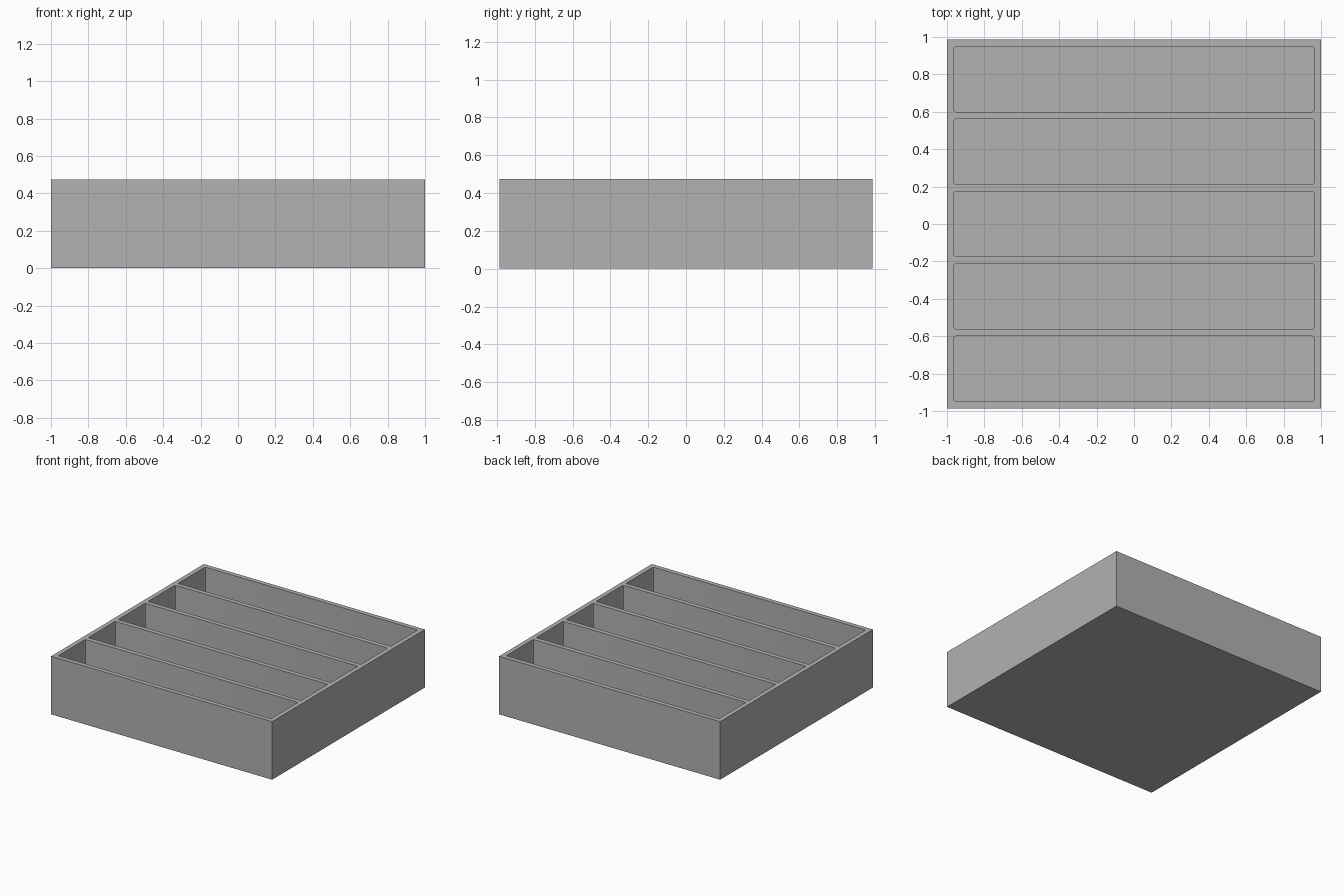
import bpy
import bmesh
from mathutils import Matrix, Vector

if "Cube" in bpy.data.objects:
    bpy.data.objects.remove(bpy.data.objects["Cube"], do_unlink=True)

# Overall tray dimensions
WIDTH, DEPTH, HEIGHT = 2.0, 1.974, 0.475
WALL, FLOOR, CORNER = 0.038, 0.038, 0.01
SLOTS = 5
slot_depth = (DEPTH - (SLOTS + 1) * WALL) / SLOTS
slot_width = WIDTH - 2 * WALL

# Single grey material
grey = bpy.data.materials.new("plain grey")
grey.use_nodes = True
colour = (0.445, 0.445, 0.445, 1)
grey.diffuse_color = colour
grey.node_tree.nodes["Principled BSDF"].inputs["Base Color"].default_value = colour


def add_box(bm, centre, size, corner=0):
    """Add a box, optionally rounding its vertical edges."""
    matrix = Matrix.Translation(centre) @ Matrix.Diagonal((*size, 1))
    verts = bmesh.ops.create_cube(bm, size=1, matrix=matrix)["verts"]
    if corner:
        edges = {e for v in verts for e in v.link_edges}
        upright = [e for e in edges
                   if abs(e.verts[0].co.z - e.verts[1].co.z) > size[2] / 2]
        bmesh.ops.bevel(bm, geom=upright, offset=corner, segments=3,
                        profile=0.5, affect='EDGES')


def make_object(name, bm):
    mesh = bpy.data.meshes.new(name)
    bm.to_mesh(mesh)
    bm.free()
    mesh.materials.append(grey)
    obj = bpy.data.objects.new(name, mesh)
    bpy.context.collection.objects.link(obj)
    return obj


# Solid tray body
body = bmesh.new()
add_box(body, Vector((0, 0, HEIGHT / 2)), (WIDTH, DEPTH, HEIGHT))
tray = make_object("divided_tray", body)

# Row of compartments, cut from the top down to the floor
pockets = bmesh.new()
for i in range(SLOTS):
    y = (i - (SLOTS - 1) / 2) * (slot_depth + WALL)
    add_box(pockets, Vector((0, y, FLOOR + HEIGHT / 2)),
            (slot_width, slot_depth, HEIGHT), CORNER)
cutter = make_object("compartment_cutter", pockets)
cutter.hide_render = True

cut = tray.modifiers.new("compartments", 'BOOLEAN')
cut.operation = 'DIFFERENCE'
cut.solver = 'EXACT'
cut.object = cutter

# Bake the cut and discard the helper
bpy.ops.object.select_all(action='DESELECT')
bpy.context.view_layer.objects.active = tray
tray.select_set(True)
bpy.ops.object.modifier_apply(modifier=cut.name)
bpy.data.objects.remove(cutter, do_unlink=True)
bpy.ops.object.shade_smooth_by_angle()
